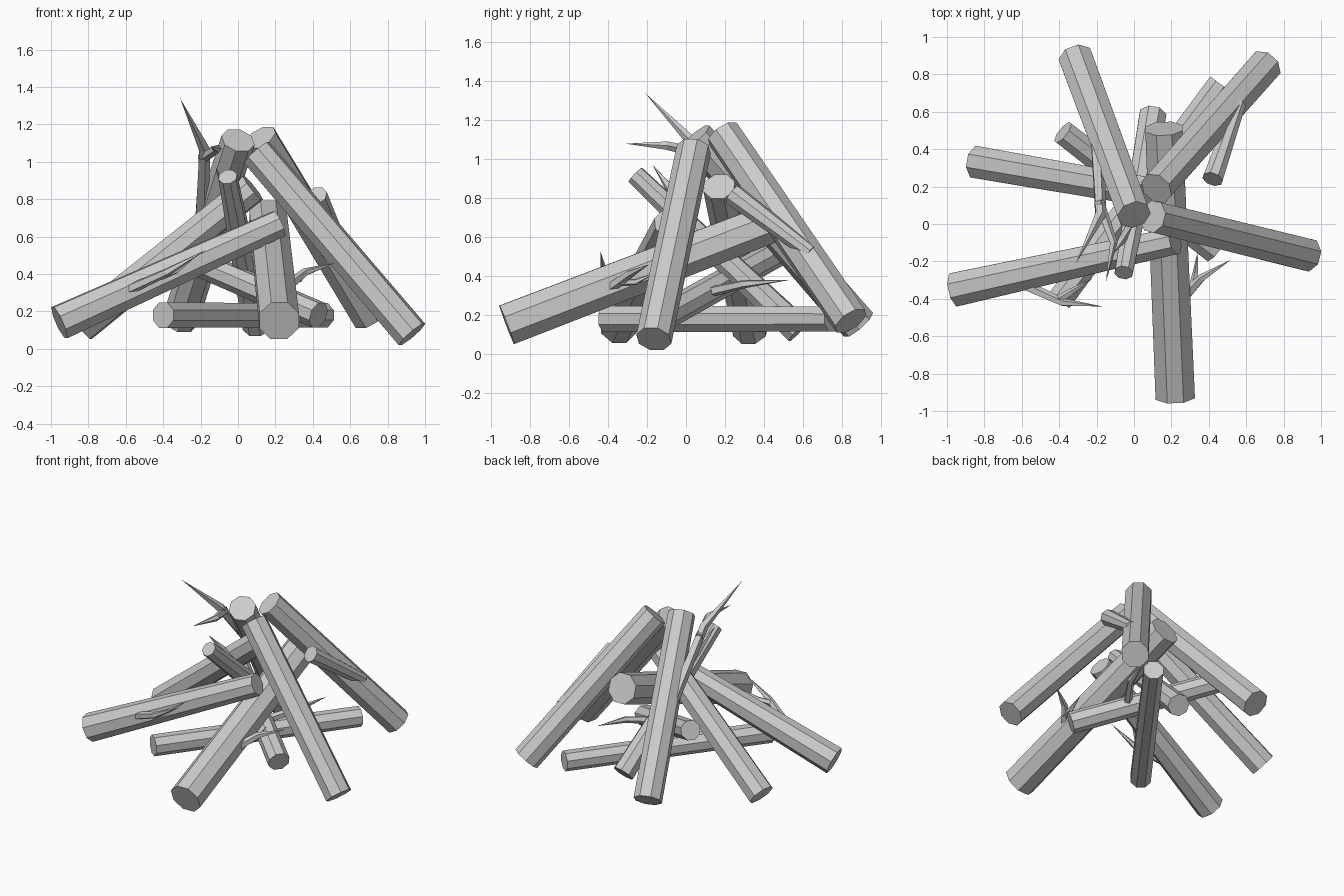
import bpy, bmesh, math
from mathutils import Vector

if "Cube" in bpy.data.objects:
    bpy.data.objects.remove(bpy.data.objects["Cube"])


def tube(name, points, radii, sides=8):
    """Faceted, capped tube through a few points; a zero radius makes a tip."""
    pts = [Vector(p) for p in points]
    bm = bmesh.new()
    rings = []
    for i, (p, r) in enumerate(zip(pts, radii)):
        d = (pts[min(i + 1, len(pts) - 1)] - pts[max(i - 1, 0)]).normalized()
        side = d.cross(Vector((0, 0, 1))).normalized()
        up = side.cross(d)
        if r == 0:
            rings.append([bm.verts.new(p)])
            continue
        ring = []
        for k in range(sides):
            a = 2 * math.pi * (k + 0.5) / sides
            ring.append(bm.verts.new(p + r * (math.cos(a) * side + math.sin(a) * up)))
        rings.append(ring)
    for a, b in zip(rings, rings[1:]):
        for k in range(sides):
            n = (k + 1) % sides
            if len(b) == 1:
                bm.faces.new((a[k], a[n], b[0]))
            else:
                bm.faces.new((a[k], a[n], b[n], b[k]))
    for ring in (rings[0], rings[-1]):
        if len(ring) > 1:
            bm.faces.new(ring)
    bmesh.ops.recalc_face_normals(bm, faces=bm.faces)
    me = bpy.data.meshes.new(name)
    bm.to_mesh(me)
    bm.free()
    ob = bpy.data.objects.new(name, me)
    bpy.context.collection.objects.link(ob)
    return ob


# Logs: foot centre, top centre, foot radius, top radius
logs = {
    "right_log": ((0.93, -0.165, 0.077), (0.10, 0.04, 1.05), 0.093, 0.09),
    "back_left_log": ((-0.31, 0.885, 0.15), (0.0, 0.05, 1.115), 0.097, 0.092),
    "back_right_log": ((0.70, 0.845, 0.17), (0.12, 0.19, 1.13), 0.095, 0.092),
    "front_log": ((0.22, -0.92, 0.15), (0.16, 0.51, 0.70), 0.114, 0.108),
    "front_left_log": ((-0.955, -0.35, 0.14), (0.22, -0.09, 0.67), 0.098, 0.077),
    "left_log": ((-0.84, 0.33, 0.12), (0.08, 0.17, 0.86), 0.093, 0.085),
    "ground_log": ((-0.40, -0.41, 0.18), (0.46, 0.75, 0.18), 0.073, 0.07),
    "inner_log": ((0.43, -0.14, 0.18), (-0.38, 0.49, 0.53), 0.075, 0.07),
    "slim_log": ((0.10, 0.58, 0.12), (-0.055, -0.26, 0.92), 0.077, 0.052),
    "broken_stub": ((0.56, 0.64, 0.52), (0.42, 0.24, 0.82), 0.04, 0.058),
}
for name, (foot, top, r0, r1) in logs.items():
    tube(name, (foot, top), (r0, r1))

# Pointed twigs growing out of the logs
twigs = {
    "tall_twig": (((-0.20, 0.52, 0.58), (-0.18, 0.05, 1.07), (-0.31, -0.21, 1.34)), 0.042),
    "tall_twig_fork": (((-0.19, 0.12, 1.02), (-0.11, -0.10, 1.07), (-0.15, -0.31, 1.08)), 0.03),
    "slim_log_twig": (((0.0, 0.02, 0.66), (-0.07, -0.09, 0.86), (-0.12, -0.17, 0.97)), 0.03),
    "left_twig": (((-0.60, -0.32, 0.31), (-0.38, -0.42, 0.41), (-0.17, -0.44, 0.53)), 0.03),
    "left_twig_fork": (((-0.41, -0.41, 0.39), (-0.33, -0.36, 0.42), (-0.22, -0.29, 0.50)), 0.025),
    "front_twig": (((0.27, -0.39, 0.34), (0.36, -0.29, 0.41), (0.52, -0.19, 0.46)), 0.03),
    "front_twig_fork": (((0.31, -0.35, 0.37), (0.33, -0.26, 0.37), (0.34, -0.15, 0.42)), 0.022),
    "inner_twig": (((0.13, 0.08, 0.31), (0.28, 0.30, 0.36), (0.35, 0.53, 0.38)), 0.03),
}
for name, (path, r) in twigs.items():
    tube(name, path, (r, r * 0.75, 0), 5)
